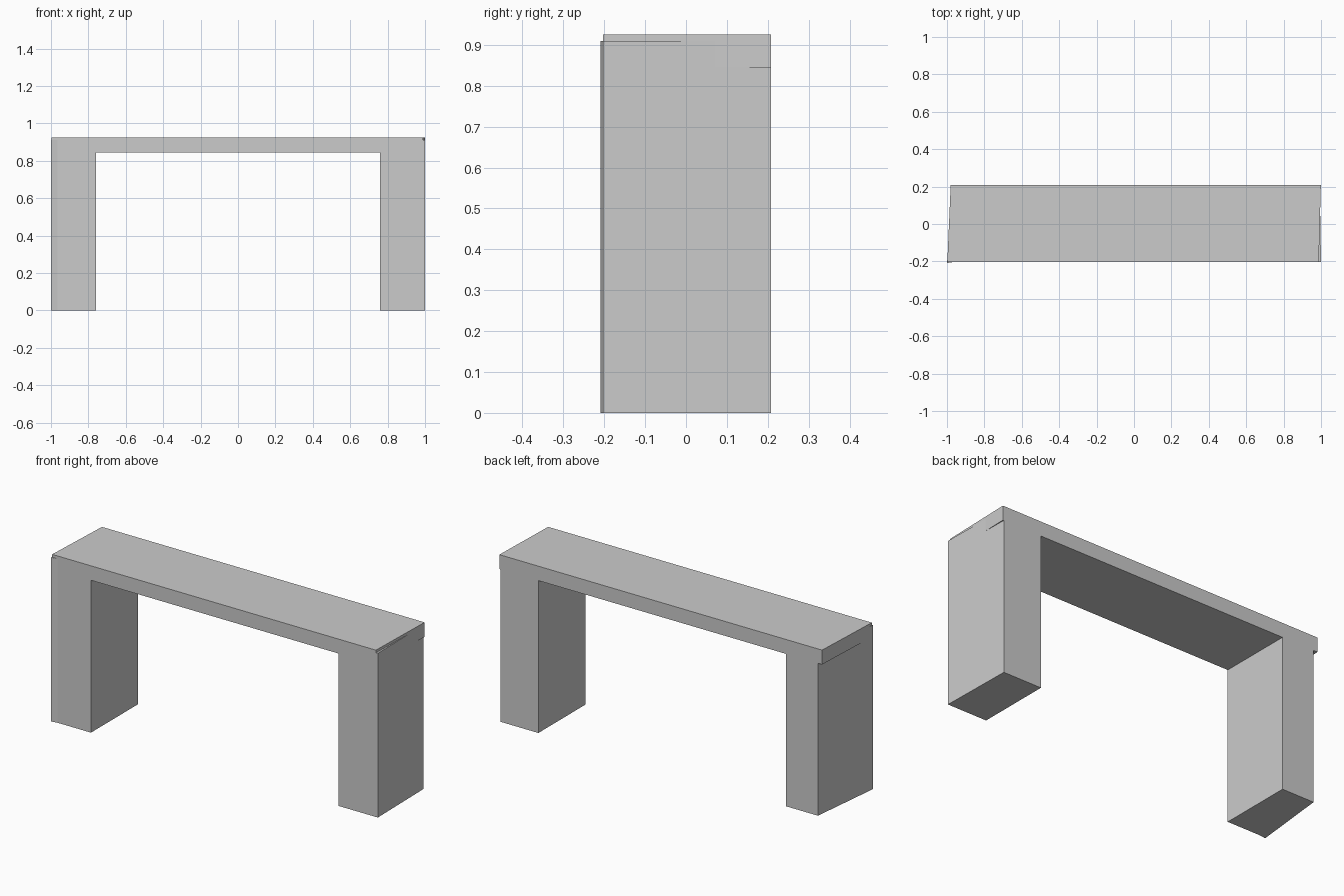
import bpy, bmesh

if "Cube" in bpy.data.objects:
    bpy.data.objects.remove(bpy.data.objects["Cube"])

FRONT, BACK = -0.203, 0.208


def prism(name, outline, z0, z1):
    """Vertical prism from a plan outline (counter-clockwise)."""
    bm = bmesh.new()
    face = bm.faces.new([bm.verts.new((x, y, z0)) for x, y in outline])
    ext = bmesh.ops.extrude_face_region(bm, geom=[face])
    for v in ext["geom"]:
        if isinstance(v, bmesh.types.BMVert):
            v.co.z = z1
    bmesh.ops.recalc_face_normals(bm, faces=bm.faces)
    mesh = bpy.data.meshes.new(name)
    bm.to_mesh(mesh)
    bm.free()
    obj = bpy.data.objects.new(name, mesh)
    bpy.context.collection.objects.link(obj)
    return obj


# Slightly skewed top slab
top = prism("bench_frame", [(-0.998, FRONT), (0.988, FRONT),
                            (0.999, BACK), (-0.98, BACK)], 0.845, 0.925)

# Legs: the outer faces are a little out of line with the slab
left_leg = prism("left_leg", [(-1.0, -0.209), (-0.965, FRONT), (-0.76, FRONT),
                              (-0.76, BACK), (-0.955, BACK)], 0, 0.91)
right_leg = prism("right_leg", [(0.76, FRONT), (1.0, FRONT),
                                (0.993, BACK), (0.76, BACK)], 0, 0.91)

# Fuse the legs into the slab
for leg in (left_leg, right_leg):
    mod = top.modifiers.new("join_" + leg.name, "BOOLEAN")
    mod.operation = "UNION"
    mod.solver = "EXACT"
    mod.object = leg
bpy.context.view_layer.objects.active = top
for mod in list(top.modifiers):
    bpy.ops.object.modifier_apply(modifier=mod.name)
for leg in (left_leg, right_leg):
    bpy.data.objects.remove(leg)
